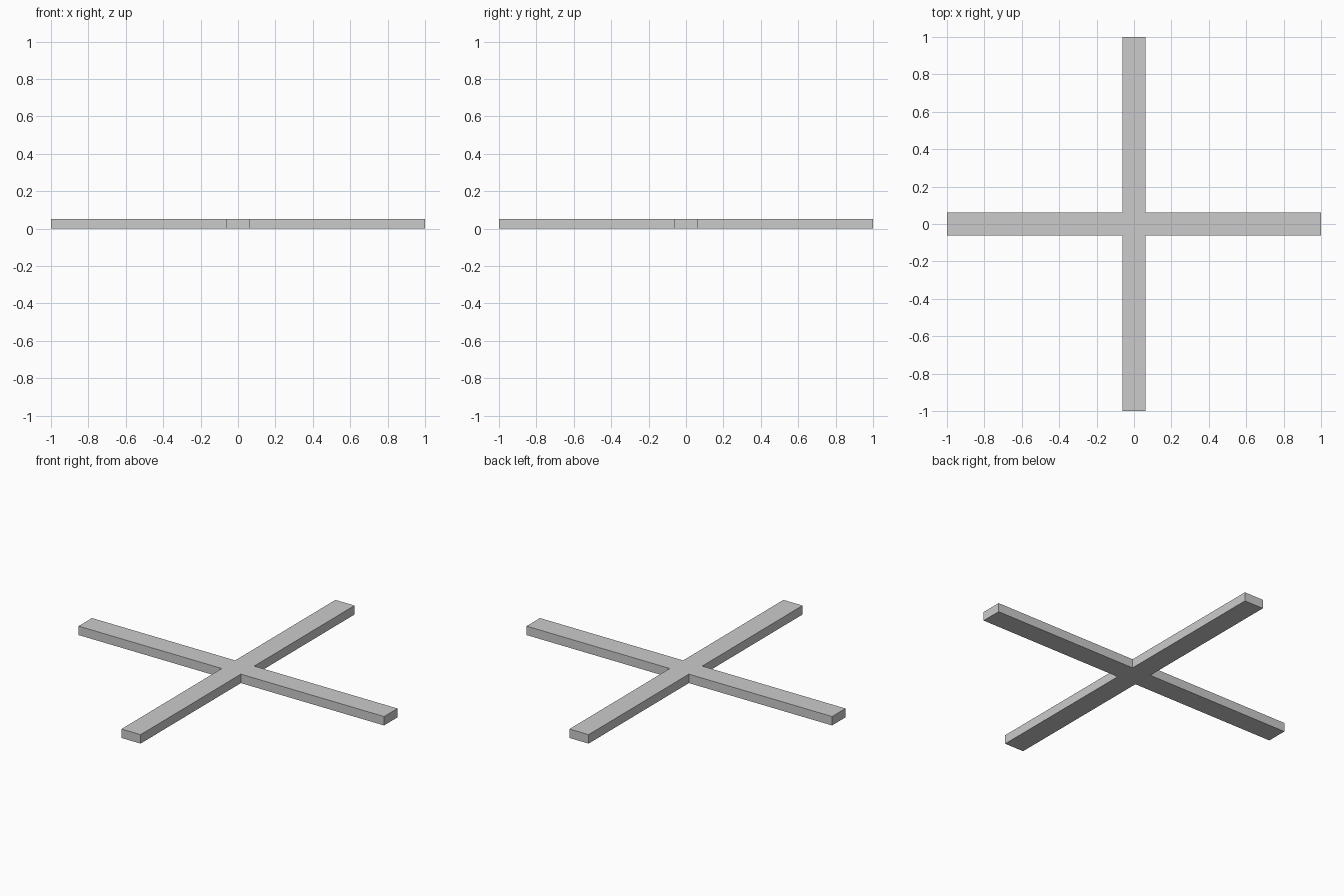
import bpy
import bmesh
from mathutils import Matrix, Vector
from math import pi

if "Cube" in bpy.data.objects:
    bpy.data.objects.remove(bpy.data.objects["Cube"])

HALF_WIDTH = 0.0625
HEIGHT = 0.053

# Cross outline: one arm's three corners, repeated by quarter turns
arm = [Vector((1, -HALF_WIDTH, 0)), Vector((1, HALF_WIDTH, 0)),
       Vector((HALF_WIDTH, HALF_WIDTH, 0))]
outline = [Matrix.Rotation(i * pi / 2, 3, 'Z') @ p for i in range(4) for p in arm]

# Extrude the outline into a flat solid
bm = bmesh.new()
base = bm.faces.new([bm.verts.new(p) for p in outline])
top = bmesh.ops.extrude_face_region(bm, geom=[base], use_keep_orig=True)
bmesh.ops.translate(bm, vec=(0, 0, HEIGHT),
                    verts=[g for g in top["geom"] if isinstance(g, bmesh.types.BMVert)])
bmesh.ops.recalc_face_normals(bm, faces=bm.faces)

mesh = bpy.data.meshes.new("cross_bars")
bm.to_mesh(mesh)
bm.free()
bpy.context.collection.objects.link(bpy.data.objects.new("cross_bars", mesh))
